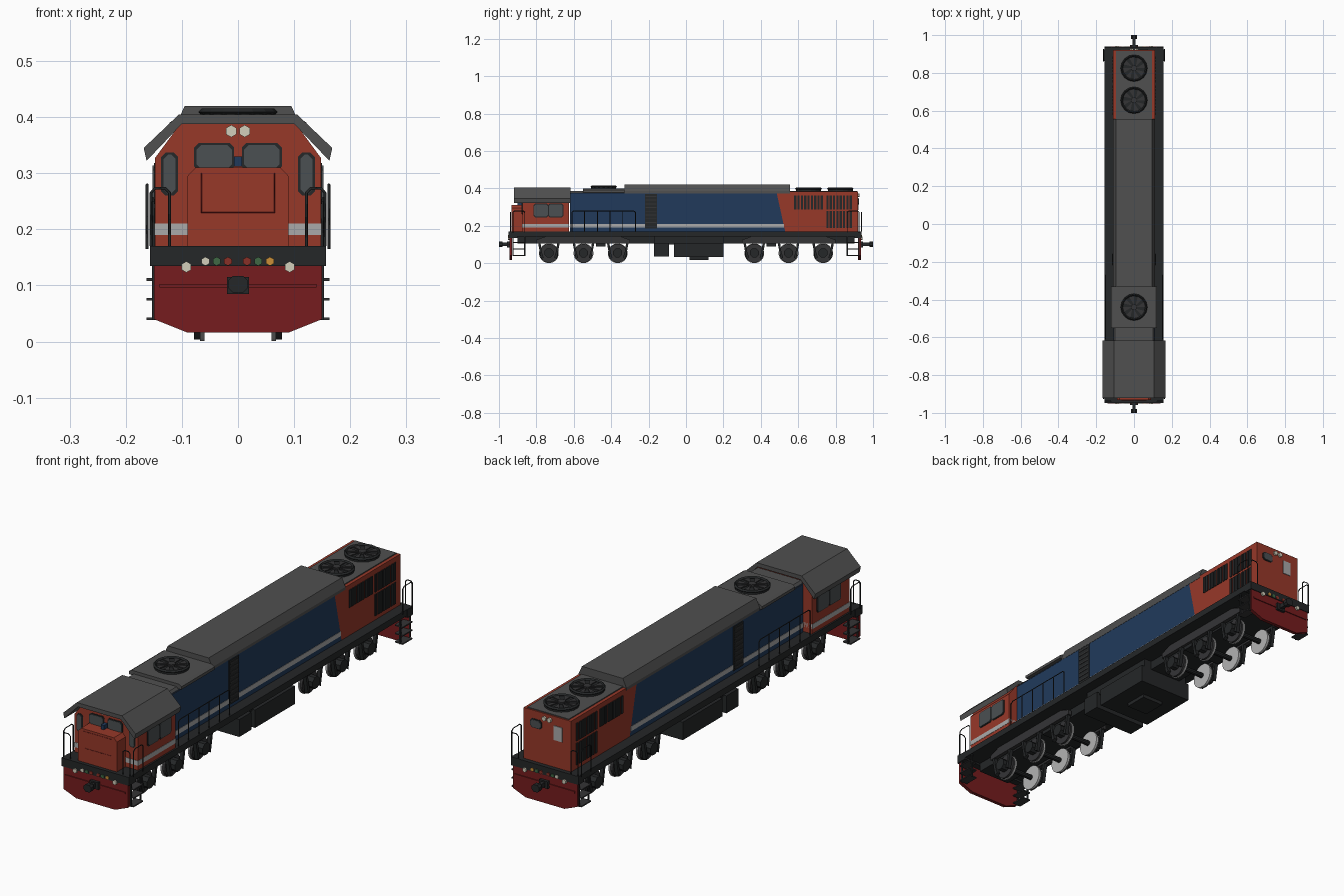
import bpy, bmesh
from math import sin, cos, pi, tau

if "Cube" in bpy.data.objects:
    bpy.data.objects.remove(bpy.data.objects["Cube"])

COLOURS = {
    "orange": (.31, .04, .022), "dark_red": (.18, .012, .013), "blue": (.015, .042, .105),
    "roof_grey": (.08, .08, .08), "black": (.018, .02, .021), "charcoal": (.035, .035, .037),
    "glass": (.07, .08, .085), "white": (.4, .4, .4), "steel": (.45, .45, .45),
    "lamp": (.65, .62, .5), "lamp_red": (.25, .03, .02), "lamp_green": (.05, .14, .06),
    "lamp_amber": (.6, .28, .04),
}
MATS = {}
for label, rgb in COLOURS.items():
    m = bpy.data.materials.new(label)
    m.use_nodes = True
    m.diffuse_color = (*rgb, 1)
    m.node_tree.nodes["Principled BSDF"].inputs["Base Color"].default_value = (*rgb, 1)
    MATS[label] = m

PLACE = {
    "x": lambda p, q, t: (t, p, q),
    "y": lambda p, q, t: (p, t, q),
    "z": lambda p, q, t: (p, q, t),
}


def prism(name, axis, profile, span, mat):
    """Extrude a flat profile along one axis."""
    bm = bmesh.new()
    face = bm.faces.new([bm.verts.new(PLACE[axis](p, q, span[0])) for p, q in profile])
    ext = bmesh.ops.extrude_face_region(bm, geom=[face])
    verts = [v for v in ext["geom"] if isinstance(v, bmesh.types.BMVert)]
    bmesh.ops.translate(bm, verts=verts, vec=PLACE[axis](0, 0, span[1] - span[0]))
    bmesh.ops.recalc_face_normals(bm, faces=bm.faces)
    mesh = bpy.data.meshes.new(name)
    bm.to_mesh(mesh)
    bm.free()
    mesh.materials.append(MATS[mat])
    ob = bpy.data.objects.new(name, mesh)
    bpy.context.collection.objects.link(ob)
    return ob


def rect(p, q):
    return [(p[0], q[0]), (p[1], q[0]), (p[1], q[1]), (p[0], q[1])]


def box(name, x, y, z, mat):
    return prism(name, "z", rect(x, y), z, mat)


def ngon(centre, radius, sides):
    return [(centre[0] + radius * cos(tau * (i + .5) / sides),
             centre[1] + radius * sin(tau * (i + .5) / sides)) for i in range(sides)]


def rounded(p, q, c=.008):
    """Rectangle with cut corners."""
    (a, b), (d, e) = p, q
    return [(a + c, d), (b - c, d), (b, d + c), (b, e - c),
            (b - c, e), (a + c, e), (a, e - c), (a, d + c)]


def mirrored(half):
    """Profile from its +x half, listed bottom to top."""
    return half + [(-p, q) for p, q in reversed(half)]


def rail(name, points, mat="black", radius=.0025, closed=False):
    curve = bpy.data.curves.new(name, "CURVE")
    curve.dimensions = "3D"
    curve.bevel_depth = radius
    curve.bevel_resolution = 0
    curve.use_fill_caps = True
    spline = curve.splines.new("POLY")
    spline.points.add(len(points) - 1)
    for pt, co in zip(spline.points, points):
        pt.co = (*co, 1)
    spline.use_cyclic_u = closed
    curve.materials.append(MATS[mat])
    ob = bpy.data.objects.new(name, curve)
    bpy.context.collection.objects.link(ob)


def repeat(ob, count, offset):
    mod = ob.modifiers.new("repeat", "ARRAY")
    mod.count = count
    mod.use_relative_offset = False
    mod.use_constant_offset = True
    mod.constant_offset_displace = offset


SIDES = ((1, "left"), (-1, "right"))
ENDS = ((-1, "front"), (1, "rear"))

# Underframe
box("deck", (-.155, .155), (-.94, .935), (.143, .17), "black")
box("centre_sill", (-.075, .075), (-.9, .9), (.105, .145), "black")
box("fuel_tank", (-.125, .125), (-.065, .2), (.033, .108), "black")
box("tank_sump", (-.05, .05), (.02, .12), (.018, .04), "black")
box("air_reservoir", (-.125, .125), (-.17, -.09), (.035, .108), "black")
box("tank_mount", (-.11, .11), (-.17, .2), (.1, .145), "black")

# Hood and raised roof
slant = [(.53, .17), (.485, .375)]
prism("hood_blue", "x", [(-.62, .17)] + slant + [(-.62, .375)], (-.11, .11), "blue")
prism("hood_rear", "x", [slant[0], (.92, .17), (.92, .383), (.485, .383), slant[1]],
      (-.11, .11), "orange")
box("hood_stripe", (-.1115, .1115), (-.62, .525), (.19, .21), "white")
main_roof = mirrored([(.111, .373), (.111, .385), (.095, .42)])
prism("main_roof", "y", main_roof, (-.33, .555), "roof_grey")
prism("front_roof", "y", mirrored([(.111, .372), (.1, .385)]), (-.62, -.33), "roof_grey")
prism("fan_plate", "y", mirrored([(.122, .378), (.122, .39), (.11, .398)]),
      (-.55, -.33), "roof_grey")
box("rear_roof", (-.096, .096), (.555, .915), (.38, .387), "roof_grey")

# Roof fans
for tag, y, z in (("front", -.44, .398), ("middle", .655, .387), ("rear", .825, .387)):
    r = .068
    prism(f"fan_base_{tag}", "z", ngon((0, y), r, 16), (z - .005, z + .008), "black")
    for i in range(8):
        a = tau * i / 8
        wedge = [(.012 * cos(a), y + .012 * sin(a)), (.06 * cos(a), y + .06 * sin(a)),
                 (.06 * cos(a + .45), y + .06 * sin(a + .45))]
        prism(f"fan_blade_{tag}_{i}", "z", wedge, (z + .005, z + .012), "charcoal")
    prism(f"fan_hub_{tag}", "z", ngon((0, y), .016, 8), (z, z + .017), "charcoal")
    bpy.ops.mesh.primitive_torus_add(location=(0, y, z + .011), major_radius=r - .003,
                                     minor_radius=.006, major_segments=16, minor_segments=4)
    bpy.context.object.name = f"fan_ring_{tag}"
    bpy.context.object.data.materials.append(MATS["black"])

# Cab, nose and overhanging roof
prism("cab", "y", mirrored([(.148, .17), (.148, .327), (.1, .392)]), (-.875, -.625), "orange")
box("cab_stripe", (-.1492, .1492), (-.8765, -.625), (.19, .21), "white")
prism("nose", "y", mirrored([(.09, .17), (.09, .295), (.076, .31)]), (-.933, -.87), "orange")
rail("nose_door_seam", [(x, -.933, z) for x, z in rect((-.065, .065), (.23, .3))],
     "dark_red", .001, True)
cab_roof = mirrored([(.1, .388), (.163, .322), (.168, .345), (.105, .405)])
prism("cab_roof", "y", cab_roof, (-.92, -.618), "roof_grey")
box("horn", (-.007, .007), (-.9, -.87), (.312, .33), "blue")


def window(name, axis, p, q, face, out):
    """Glass pane inside a slightly larger dark surround."""
    e = .004
    prism(name + "_frame", axis, rounded((p[0] - e, p[1] + e), (q[0] - e, q[1] + e)),
          (face - out * .004, face + out * .002), "black")
    prism(name + "_glass", axis, rounded(p, q), (face, face + out * .004), "glass")


for s, side in SIDES:
    window(f"windscreen_{side}", "y", sorted((s * .011, s * .074)), (.308, .35), -.875, -1)
    window(f"corner_window_{side}", "y", sorted((s * .111, s * .133)), (.264, .333), -.875, -1)
    for i, y in enumerate((-.812, -.733)):
        window(f"cab_side_window_{side}_{i}", "x", (y, y + .073), (.249, .314), s * .148, s)
    prism(f"headlight_{side}", "y", ngon((s * .012, .375), .011, 6), (-.87, -.884), "lamp")

    # Hood side details
    wall = (s * .105, s * .1135)
    prism(f"intake_grille_{side}", "x", rect((-.22, -.155), (.185, .37)), wall, "black")
    slat = prism(f"intake_slat_{side}", "x", rect((-.216, -.159), (.195, .2)),
                 (s * .11, s * .1155), "charcoal")
    repeat(slat, 9, (0, 0, .02))
    for tag, y, z, n in (("forward", .578, (.288, .362), 9), ("upper", .75, (.288, .362), 8),
                         ("lower", .75, (.188, .278), 8)):
        bar = prism(f"louvre_{tag}_{side}", "x", rect((y, y + .012), z), wall, "black")
        repeat(bar, n, (0, .0178, 0))

    # Walkway handrail
    x = s * .15
    rail(f"walkway_rail_{side}", [(x, -.61, .17), (x, -.61, .272), (x, -.6, .28),
                                  (x, -.28, .28), (x, -.27, .272), (x, -.27, .17)])
    for i in range(1, 5):
        y = -.61 + i * .068
        rail(f"walkway_post_{side}_{i}", [(x, y, .17), (x, y, .28)])

# Ends: pilots, couplers, lamps, steps and rails
for e, end in ENDS:
    f = .945 if e < 0 else .935
    pilot = mirrored([(.09, .016), (.15, .04), (.15, .145)])
    prism(f"pilot_{end}", "y", pilot, (e * (f - .015), e * f), "dark_red")
    prism(f"pilot_bar_{end}", "y", rect((-.14, .14), (.096, .103)),
          (e * f, e * (f + .004)), "dark_red")
    prism(f"headstock_{end}", "y", rect((-.157, .157), (.135, .17)),
          (e * .9, e * (f + .003)), "black")
    prism(f"coupler_pocket_{end}", "y", rect((-.02, .02), (.085, .115)),
          (e * f, e * (f + .012)), "black")
    prism(f"coupler_shank_{end}", "y", rect((-.008, .008), (.092, .11)),
          (e * f, e * .985), "black")
    prism(f"coupler_head_{end}", "y", rounded((-.017, .017), (.087, .117)),
          (e * .98, e), "black")
    lamps = ("lamp", "lamp_green", "lamp_red", "lamp_red", "lamp_green", "lamp_amber")
    for i, lamp in enumerate(lamps):
        x = (-.058, -.038, -.018, .016, .036, .057)[i]
        prism(f"marker_{end}_{i}", "y", ngon((x, .143), .008, 6),
              (e * f, e * (f + .006)), lamp)
    for s, side in SIDES:
        prism(f"ditch_light_{end}_{side}", "y", ngon((s * .092, .133), .01, 6),
              (e * f, e * (f + .008)), "lamp")
        near, far = e * .862, e * .925
        for tag, y in (("inner", near), ("outer", far)):
            prism(f"step_stringer_{end}_{side}_{tag}", "y", rect((s * .147, s * .153), (.038, .15)),
                  (y - .003, y + .003), "black")
        tread = prism(f"step_{end}_{side}", "y", rect((s * .125, s * .163), (.038, .043)),
                      (near, far), "charcoal")
        repeat(tread, 3, (0, 0, .035))
        y = e * .938
        rail(f"end_rail_{end}_{side}", [(s * .122, y, .17), (s * .122, y, .265), (s * .13, y, .273),
                                        (s * .148, y, .273), (s * .155, y, .265), (s * .155, y, .17)])
        x = s * .162
        rail(f"step_rail_{end}_{side}", [(x, near, .165), (x, near, .272), (x, near + e * .01, .28),
                                         (x, far - e * .01, .28), (x, far, .272), (x, far, .165)])

# Rear wall fittings
window("rear_window", "y", (.03, .075), (.315, .345), .92, 1)
prism("rear_plate", "y", rect((-.07, -.03), (.285, .345)), (.915, .923), "white")
for s, side in SIDES:
    prism(f"rear_light_{side}", "y", ngon((s * .012, .363), .01, 6), (.915, .928), "lamp")

# Bogies with three axles each
for e, end in ENDS:
    for s, side in SIDES:
        beam = [(.3, .105), (.8, .105), (.8, .125), (.75, .143), (.35, .143), (.3, .125)]
        prism(f"bogie_beam_{end}_{side}", "x", [(e * p, q) for p, q in beam],
              (s * .085, s * .102), "charcoal")
    box(f"bogie_bolster_{end}", (-.09, .09), sorted((e * .43, e * .48)), (.09, .14), "black")
    for i, y in enumerate((.365, .548, .733)):
        y *= e
        prism(f"axle_{end}_{i}", "x", ngon((y, .053), .011, 10), (-.1, .1), "black")
        for s, side in SIDES:
            tag = f"{end}_{side}_{i}"
            prism("wheel_" + tag, "x", ngon((y, .053), .053, 20), (s * .06, s * .068), "steel")
            prism("wheel_face_" + tag, "x", ngon((y, .053), .05, 20),
                  (s * .066, s * .078), "charcoal")
            prism("axle_box_" + tag, "x", ngon((y, .055), .026, 8), (s * .076, s * .108), "black")
            for d in (-1, 1):
                leg = [(y + d * .045, .11), (y + d * .058, .11), (y + d * .042, .022),
                       (y + d * .028, .03), (y + d * .038, .06)]
                prism(f"pedestal_{tag}_{d}", "x", leg, (s * .084, s * .1), "black")
